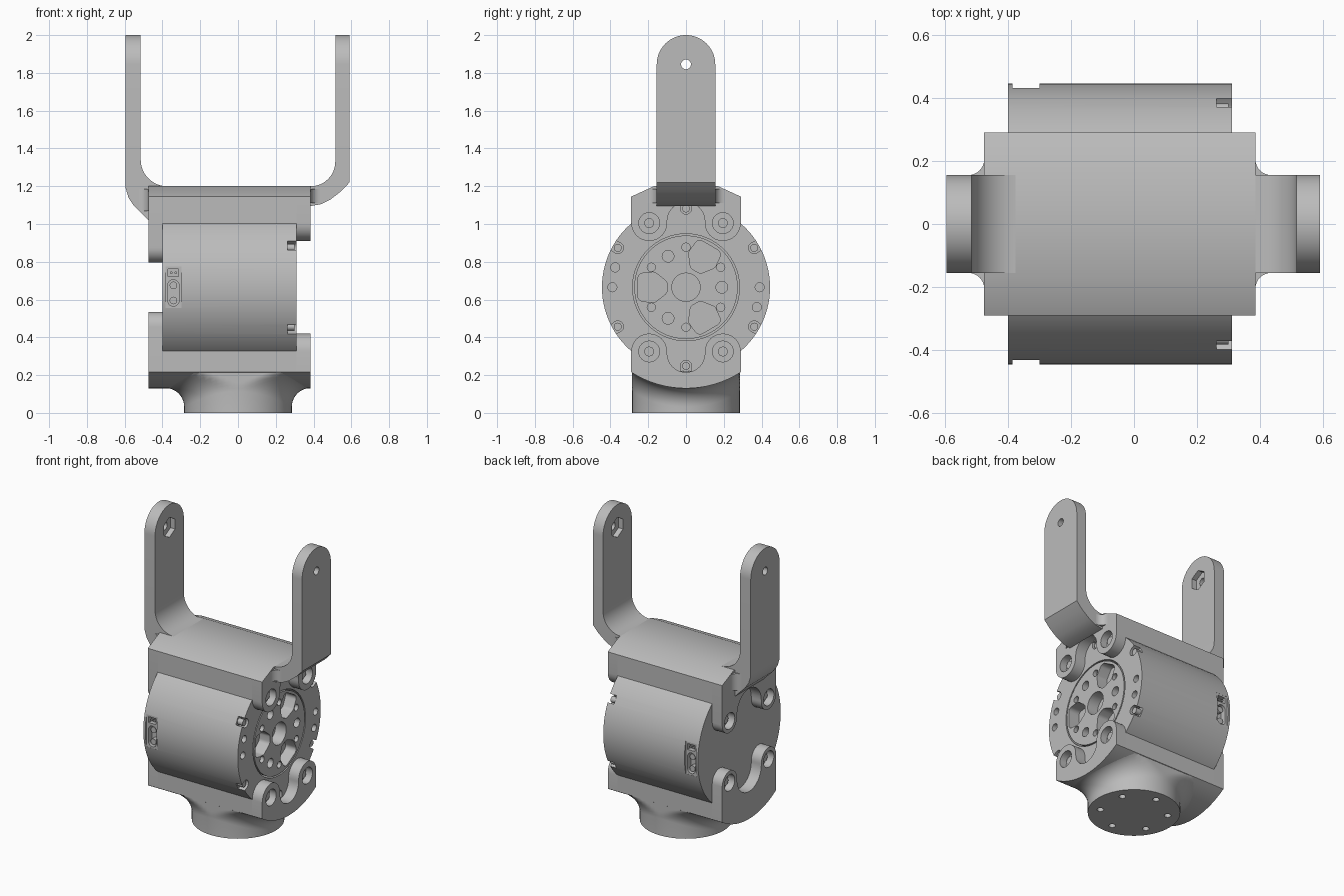
import bpy, bmesh, math
from mathutils import Vector
from mathutils.geometry import convex_hull_2d

cube = bpy.data.objects.get("Cube")
if cube:
    bpy.data.objects.remove(cube, do_unlink=True)

grey = bpy.data.materials.new("machined_grey")
grey.use_nodes = True
grey.diffuse_color = (0.5, 0.5, 0.5, 1)
grey.node_tree.nodes["Principled BSDF"].inputs["Base Color"].default_value = (0.5, 0.5, 0.5, 1)

CZ = 0.665    # height of the motor axis
R = 0.445     # motor radius
W = 0.29      # half depth of the brackets


def arc(cx, cy, r, a0, a1, n=16):
    angles = [math.radians(a0 + (a1 - a0) * i / n) for i in range(n + 1)]
    return [(cx + r * math.cos(a), cy + r * math.sin(a)) for a in angles]


def circle(cx, cy, r, n=32):
    return arc(cx, cy, r, 0, 360, n)[:-1]


def hull(*circles):
    pts = [p for c in circles for p in circle(*c, 24)]
    return [pts[i] for i in convex_hull_2d([Vector(p) for p in pts])]


def polar(r, deg):
    a = math.radians(deg)
    return r * math.cos(a), CZ + r * math.sin(a)


def finish(name, bm):
    bmesh.ops.recalc_face_normals(bm, faces=bm.faces)
    mesh = bpy.data.meshes.new(name)
    bm.to_mesh(mesh)
    bm.free()
    mesh.materials.append(grey)
    ob = bpy.data.objects.new(name, mesh)
    bpy.context.collection.objects.link(ob)
    return ob


def build(name, *prisms):
    """Each prism is an outline, a start, an end and the extrusion axis."""
    bm = bmesh.new()
    for pts, a, b, axis in prisms:
        place = {"x": lambda p, t: (t, p[0], p[1]),
                 "y": lambda p, t: (p[0], t, p[1]),
                 "z": lambda p, t: (p[0], p[1], t)}[axis]
        lo = [bm.verts.new(place(p, a)) for p in pts]
        hi = [bm.verts.new(place(p, b)) for p in pts]
        bm.faces.new(lo)
        bm.faces.new(hi)
        for i in range(len(pts)):
            j = (i + 1) % len(pts)
            bm.faces.new((lo[i], lo[j], hi[j], hi[i]))
    return finish(name, bm)


def activate(ob):
    bpy.ops.object.select_all(action="DESELECT")
    ob.select_set(True)
    bpy.context.view_layer.objects.active = ob


def cut(ob, *prisms):
    cutter = build("cutter", *prisms)
    cutter.hide_render = True
    mod = ob.modifiers.new("cut", "BOOLEAN")
    mod.operation, mod.solver, mod.object = "DIFFERENCE", "EXACT", cutter
    activate(ob)
    bpy.ops.object.modifier_apply(modifier="cut")
    bpy.data.objects.remove(cutter, do_unlink=True)


# Motor body with rotor seat, rim screw notches and connector flats
body = build("motor_body", (circle(0, CZ, R, 96), -0.4, 0.31, "x"))
rim = [polar(0.417, a) for a in range(30, 390, 60)]
cuts = [(circle(0, CZ, 0.283, 64), 0.22, 0.4, "x")]
for a in range(30, 390, 60):
    cuts.append((hull((*polar(0.417, a), 0.03), (*polar(0.48, a), 0.025)), 0.262, 0.4, "x"))
for y, z in ((0.39, CZ), (-0.39, CZ), (-0.375, 0.77), (0.375, 0.56)):
    cuts.append((circle(y, z, 0.024, 20), 0.27, 0.4, "x"))
for s in (-1, 1):
    flat = [(-0.385, 0.555), (-0.3, 0.555), (-0.3, 0.775), (-0.385, 0.775)]
    cuts.append((flat, s * 0.43, s * 0.5, "y"))
cut(body, *cuts)
for s in (-1, 1):
    cut(body, (hull((-0.342, 0.595, 0.03), (-0.342, 0.675, 0.03)), s * 0.39, s * 0.5, "y"),
        ([(-0.37, 0.722), (-0.314, 0.722), (-0.314, 0.762), (-0.37, 0.762)], s * 0.4, s * 0.5, "y"))
pins = [(circle(-0.342, z, 0.02, 20), s * 0.38, s * 0.42, "y") for s in (-1, 1) for z in (0.595, 0.675)]
pins += [(circle(x, 0.742, 0.007, 10), s * 0.38, s * 0.425, "y") for s in (-1, 1) for x in (-0.354, -0.33)]
build("connector_pins", *pins)
build("rim_screws", *[(circle(y, z, 0.021, 16), 0.25, 0.3, "x") for y, z in rim])

# Rotor with lightening pockets
rotor = build("rotor", (circle(0, CZ, 0.274, 64), 0.2, 0.31, "x"))
cuts = [(circle(0, CZ, 0.075), 0.23, 0.4, "x")]
for a in (60, 180, 300):
    d = math.radians(a)
    corners = [(u * math.cos(d) - v * math.sin(d), CZ + u * math.sin(d) + v * math.cos(d), 0.03)
               for u, v in ((0.225, 0.045), (0.175, 0.05), (0.13, 0.015),
                            (0.13, -0.015), (0.175, -0.05), (0.225, -0.045))]
    cuts.append((hull(*corners), 0.23, 0.4, "x"))
    cuts.append((circle(*polar(0.19, a + 60), 0.031, 24), 0.25, 0.4, "x"))
cut(rotor, *cuts)
cut(rotor, *[(circle(*polar(0.212, a), 0.022, 16), 0.285, 0.4, "x") for a in range(30, 390, 60)])

# Upper and lower brackets: a saddle plus an eared flange at each end
upper_back = [(-W, 1.145), (-0.17, 1.2), (0.17, 1.2), (W, 1.145)]
half = math.degrees(math.asin(W / 0.535))
lower_back = arc(0, CZ, 0.535, 270 - half, 270 + half, 24)
bore = math.degrees(math.asin(W / R))


def flange_outline(back, s, ear_y, ear_r, ear_z, slot_r, slot_z):
    """Outline with two ears and a U slot; s is +1 above the axis, -1 below."""
    pts = arc(ear_y, -ear_z, ear_r, 180, 360)
    right = [(y, CZ - s * z) for y, z in pts][::-1]
    slot = [(y, CZ + s * z) for y, z in arc(0, slot_z, slot_r, 0, 180)]
    left = [(-y, z) for y, z in right][::-1]
    return back + right + slot + left


def eared(back, s, ear_y, ear_r, ear_z, slot_r, slot_z):
    ears = [(ear_y + ear_r * math.cos(t), CZ + s * (ear_z + ear_r * math.sin(t)))
            for t in [-math.pi * i / 16 for i in range(17)]]
    slot = [(y, CZ + s * z) for y, z in arc(0, slot_z, slot_r, 0, 180)]
    return back + ears + slot + [(-y, z) for y, z in reversed(ears)]


for label, s, back in (("upper", 1, upper_back), ("lower", -1, lower_back)):
    saddle = back + arc(0, CZ, R, s * (90 - bore), s * (90 + bore), 32)
    build(label + "_saddle", (saddle, -0.4, 0.31, "x"))
    for end, x0, x1, spec in (("rotor", 0.31, 0.385, (0.195, 0.095, 0.34, 0.1, 0.35)),
                              ("rear", -0.4, -0.475, (0.21, 0.08, 0.21, 0.13, 0.22))):
        d = 1 if x1 > 0 else -1
        ob = build(f"{label}_{end}_flange", (eared(back, s, *spec), x0, x1, "x"))
        holes = [(side * spec[0], CZ + s * spec[2]) for side in (-1, 1)]
        cut(ob, *[(circle(*h, 0.055), x1 - d * 0.05, x1 + d * 0.1, "x") for h in holes])
        build(f"{label}_{end}_bolts",
              *[(circle(*h, 0.026, 20), x0 + d * 0.01, x1 - d * 0.028, "x") for h in holes])

# Fork arms: rounded upper plate, bend and corner webs
right_bend = arc(0.385, 1.33, 0.13, 270, 360) + [
    (0.515, 1.4), (0.59, 1.4), (0.59, 1.22), (0.548, 1.175), (0.49, 1.13), (0.44, 1.105), (0.385, 1.095)]
left_bend = arc(-0.375, 1.34, 0.14, 270, 180) + [
    (-0.515, 1.4), (-0.595, 1.4), (-0.595, 1.19), (-0.58, 1.14), (-0.55, 1.095), (-0.475, 1.02)]
A = 0.155
for label, d, inner, outer, bend, root, low in (
        ("left", 1, 0.515, 0.59, right_bend, 0.385, 1.11),
        ("right", -1, -0.515, -0.595, left_bend, -0.475, 1.07)):
    build(label + "_arm_bend", (bend, -A, A, "y"))
    plate = [(-A, 1.4), (A, 1.4)] + arc(0, 2 - A, A, 0, 180, 32)
    arm = build(label + "_arm", (plate, inner, outer, "x"))
    cut(arm, (circle(0, 2 - A, 0.026, 24), inner - d * 0.1, outer + d * 0.1, "x"))
    cut(arm, (arc(0, 2 - A, 0.068, 30, 330, 5), inner - d * 0.1, inner + d * 0.035, "x"))
    webs = []
    for s in (-1, 1):
        curve = [(root + d * (0.05 + x), s * (A + 0.05 + y)) for x, y in arc(0, 0, 0.05, 180, 270, 8)]
        webs.append((curve + [(root, s * A)], low, 1.184, "z"))
    build(label + "_arm_webs", *webs)

# Pedestal flaring into the curved underside of the lower bracket
profile = [(0.285, 0)] + arc(0.385, 0.03, 0.1, 180, 90, 10)
bm = bmesh.new()
rings = []
N = 64
for k, (r, z) in enumerate(profile):
    ring = []
    for i in range(N):
        t = 2 * math.pi * i / N
        y = max(-0.287, min(0.287, r * math.sin(t)))
        lift = CZ - math.sqrt(0.535 ** 2 - y * y) - 0.128 if k else 0
        ring.append(bm.verts.new((r * math.cos(t), y, z + lift)))
    rings.append(ring)
for a, b in zip(rings, rings[1:]):
    for i in range(N):
        j = (i + 1) % N
        bm.faces.new((a[i], a[j], b[j], b[i]))
bm.faces.new(rings[0])
bm.faces.new(rings[-1])
pedestal = finish("pedestal", bm)
cut(pedestal, *[(circle(0.21 * math.cos(t), 0.21 * math.sin(t), 0.021, 20), -0.1, 0.08, "z")
                for t in [math.radians(a) for a in range(30, 390, 60)]])

# Smooth the round surfaces and keep the edges crisp
for ob in list(bpy.context.scene.objects):
    if ob.type == "MESH":
        activate(ob)
        bpy.ops.object.shade_smooth_by_angle(angle=math.radians(25))
